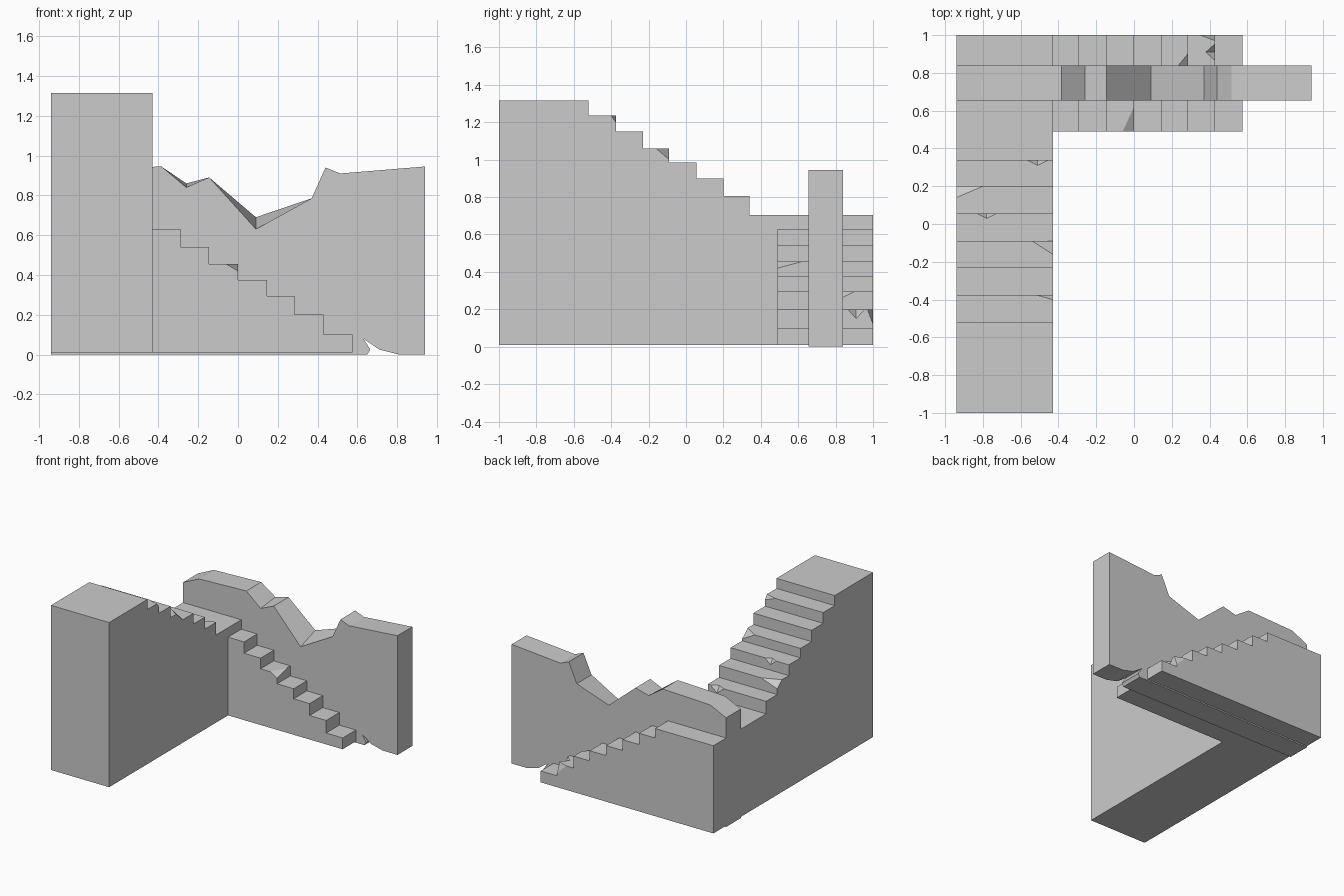
import bpy, bmesh
from mathutils import Vector

if "Cube" in bpy.data.objects:
    bpy.data.objects.remove(bpy.data.objects["Cube"])


def make_object(name, bm):
    bmesh.ops.recalc_face_normals(bm, faces=bm.faces)
    mesh = bpy.data.meshes.new(name)
    bm.to_mesh(mesh)
    bm.free()
    obj = bpy.data.objects.new(name, mesh)
    bpy.context.collection.objects.link(obj)
    return obj


def loft(name, loop_a, loop_b):
    """Solid between two matching outlines."""
    bm = bmesh.new()
    a = [bm.verts.new(p) for p in loop_a]
    b = [bm.verts.new(p) for p in loop_b]
    bm.faces.new(a)
    bm.faces.new(b[::-1])
    for i in range(len(a)):
        j = (i + 1) % len(a)
        bm.faces.new((a[i], b[i], b[j], a[j]))
    return make_object(name, bm)


def stair_profile(start, end_height_pairs, base):
    """Descending staircase outline from (end of tread, height) pairs."""
    pts, pos = [(start, base)], start
    for end, height in end_height_pairs:
        pts += [(pos, height), (end, height)]
        pos = end
    return pts + [(pos, base)]


def boolean(target, other, operation):
    mod = target.modifiers.new(operation.title(), 'BOOLEAN')
    mod.object = other
    mod.operation = operation
    mod.solver = 'EXACT'
    bpy.context.view_layer.objects.active = target
    bpy.ops.object.modifier_apply(modifier=mod.name)
    bpy.data.objects.remove(other)


def chip_cutter(center, radii):
    """Octahedron centred on a step edge; leaves a flat chipped facet."""
    bm = bmesh.new()
    c = Vector(center)
    axes = [Vector((radii[0], 0, 0)), Vector((0, radii[1], 0)), Vector((0, 0, radii[2]))]
    for s in (1, -1):
        for a in axes:
            bm.verts.new(c + a * s)
    bmesh.ops.convex_hull(bm, input=bm.verts)
    return make_object("chip_cutter", bm)


# Upper flight with top block and landing
upper = stair_profile(-1.0, [(-0.52, 1.315), (-0.375, 1.235), (-0.23, 1.15), (-0.09, 1.06),
                             (0.055, 0.985), (0.20, 0.90), (0.34, 0.805), (1.0, 0.705)], 0.01)
stairs = loft("stairs", [(-0.94, y, z) for y, z in upper], [(-0.43, y, z) for y, z in upper])

# Lower flight, turned to the right of the landing
lower = stair_profile(-0.6, [(-0.29, 0.63), (-0.145, 0.54), (0.0, 0.455), (0.145, 0.375),
                             (0.285, 0.295), (0.43, 0.20), (0.575, 0.10)], 0.01)
flight = loft("lower_flight", [(x, 0.49, z) for x, z in lower], [(x, 1.0, z) for x, z in lower])
boolean(stairs, flight, 'UNION')

# Chipped step edges
chips = [((-0.43, -0.375, 1.235), (0.09, 0.025, 0.035)),
         ((-0.43, -0.09, 1.06), (0.11, 0.07, 0.06)),
         ((-0.94, 0.20, 0.90), (0.14, 0.06, 0.05)),
         ((-0.78, 0.06, 0.985), (0.06, 0.03, 0.05)),
         ((-0.51, 0.34, 0.805), (0.06, 0.03, 0.05)),
         ((0.0, 0.49, 0.455), (0.06, 0.13, 0.035)),
         ((0.285, 0.84, 0.295), (0.05, 0.06, 0.03)),
         ((0.43, 0.91, 0.20), (0.05, 0.045, 0.05)),
         ((0.43, 1.0, 0.20), (0.08, 0.03, 0.08))]
for center, radii in chips:
    boolean(stairs, chip_cutter(center, radii), 'DIFFERENCE')

# Broken wall: (x, front height, back height) along the top, then the notched foot
crest = [(-0.94, 0.865, 0.865), (-0.80, 0.93, 0.93), (-0.385, 0.945, 0.945),
         (-0.26, 0.84, 0.86), (-0.145, 0.89, 0.89), (0.09, 0.63, 0.69),
         (0.37, 0.785, 0.785), (0.44, 0.94, 0.94), (0.515, 0.91, 0.91), (0.94, 0.945, 0.945)]
foot = [(0.94, 0.0), (0.81, 0.0), (0.71, 0.025), (0.63, 0.08), (0.665, 0.025), (0.65, 0.0), (-0.94, 0.0)]
loft("broken_wall",
     [(x, 0.655, f) for x, f, b in crest] + [(x, 0.655, z) for x, z in foot],
     [(x, 0.84, b) for x, f, b in crest] + [(x, 0.84, z) for x, z in foot])
